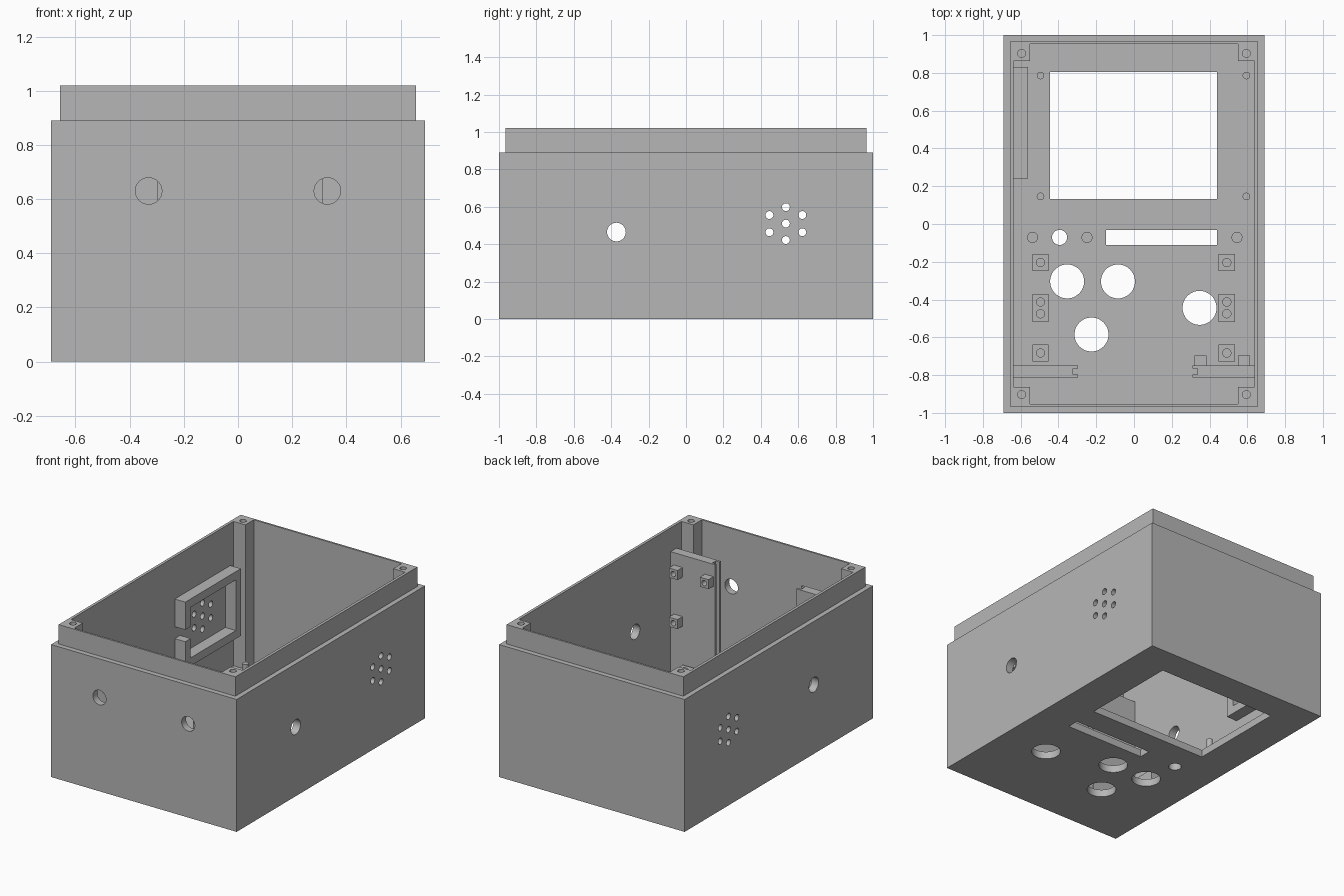
import bpy, bmesh, math

cube = bpy.data.objects.get("Cube")
if cube:
    bpy.data.objects.remove(cube, do_unlink=True)

grey = bpy.data.materials.new("plain grey")
grey.use_nodes = True
COLOUR = (0.47, 0.47, 0.47, 1)
grey.diffuse_color = COLOUR
grey.node_tree.nodes["Principled BSDF"].inputs["Base Color"].default_value = COLOUR

X, Y, Z = 0, 1, 2


# Shape helpers: each solid is (outline, low, high, axis)
def rect(a0, a1, b0, b1):
    return [(a0, b0), (a1, b0), (a1, b1), (a0, b1)]


def box(cx, cy, sx, sy, z0, z1):
    return (rect(cx - sx / 2, cx + sx / 2, cy - sy / 2, cy + sy / 2), z0, z1, Z)


def rod(a, b, r, lo, hi, axis=Z, n=32):
    pts = [(a + r * math.cos(math.tau * i / n), b + r * math.sin(math.tau * i / n)) for i in range(n)]
    return (pts, lo, hi, axis)


def build(name, solids):
    bm = bmesh.new()
    for pts, lo, hi, axis in solids:
        rings = []
        for t in (lo, hi):
            ring = []
            for p in pts:
                co = list(p)
                co.insert(axis, t)
                ring.append(bm.verts.new(co))
            rings.append(ring)
            bm.faces.new(ring)
        for i in range(len(pts)):
            j = (i + 1) % len(pts)
            bm.faces.new((rings[0][i], rings[0][j], rings[1][j], rings[1][i]))
    bmesh.ops.recalc_face_normals(bm, faces=bm.faces)
    mesh = bpy.data.meshes.new(name)
    bm.to_mesh(mesh)
    bm.free()
    mesh.materials.append(grey)
    ob = bpy.data.objects.new(name, mesh)
    bpy.context.collection.objects.link(ob)
    return ob


def combine(ob, solids, operation="DIFFERENCE"):
    cutter = build("cutter", solids)
    cutter.hide_render = True
    mod = ob.modifiers.new("cut", "BOOLEAN")
    mod.operation = operation
    mod.solver = "EXACT"
    mod.object = cutter
    bpy.context.view_layer.objects.active = ob
    bpy.ops.object.modifier_apply(modifier=mod.name)
    bpy.data.objects.remove(cutter, do_unlink=True)


def finish(ob):
    bpy.ops.object.select_all(action="DESELECT")
    ob.select_set(True)
    bpy.context.view_layer.objects.active = ob
    bpy.ops.object.shade_smooth_by_angle()


FLOOR, SHOULDER, TOP = 0.05, 0.89, 1.02
IN_X, IN_Y = 0.638, 0.953
PEG_TOP = 0.135

# Shell: stepped box hollowed out from the top
shell = build("enclosure_shell", [box(0, 0, 1.38, 2, 0, SHOULDER)])
combine(shell, [box(0, 0, 1.314, 1.932, 0.5, TOP)], "UNION")
combine(shell, [box(0, 0, 2 * IN_X, 2 * IN_Y, FLOOR, 1.2)])

# Floor openings: screen window, slot, buttons and a small round hole
holes = [(rect(-0.444, 0.44, 0.132, 0.804), -0.1, 0.1, Z),
         (rect(-0.148, 0.44, -0.111, -0.032), -0.1, 0.1, Z),
         rod(-0.394, -0.071, 0.04, -0.1, 0.1)]
for x, y in [(-0.354, -0.304), (-0.085, -0.304), (-0.225, -0.585), (0.347, -0.444)]:
    holes.append(rod(x, y, 0.09, -0.1, 0.1, n=48))

# Side openings through both walls: cable hole and sound grille
holes.append(rod(-0.372, 0.465, 0.05, -0.8, 0.8, X))
for dy, dz in [(0, 0), (0, 0.088), (0, -0.088), (0.088, 0.046),
               (0.088, -0.046), (-0.088, 0.046), (-0.088, -0.046)]:
    holes.append(rod(0.534 + dy, 0.51 + dz, 0.021, -0.8, 0.8, X, 24))

# Front openings
for x in (-0.33, 0.33):
    holes.append(rod(x, 0.63, 0.049, -1.1, -0.9, Y))
combine(shell, holes)
finish(shell)

# Corner screw posts
corners = [(sx, sy) for sx in (-1, 1) for sy in (-1, 1)]
posts = build("corner_posts", [box(sx * 0.594, sy * 0.908, 0.088, 0.09, FLOOR, TOP) for sx, sy in corners])
combine(posts, [rod(sx * 0.595, sy * 0.903, 0.021, 0.75, 1.1, n=24) for sx, sy in corners])
finish(posts)

# Floor pegs around the screen and beside the slot
pegs = [rod(x, y, 0.02, FLOOR, PEG_TOP, n=24) for x in (-0.495, 0.595) for y in (0.146, 0.786)]
pegs += [rod(x, -0.071, 0.029, FLOOR, PEG_TOP) for x in (-0.537, -0.249, 0.545)]
finish(build("floor_pegs", pegs))

# Floor standoff blocks with screw holes
blocks, screws = [], []
for x in (-0.495, 0.491):
    for y, depth, offsets in [(-0.204, 0.09, [0]), (-0.444, 0.148, [-0.031, 0.031]), (-0.683, 0.09, [0])]:
        blocks.append(box(x, y, 0.086, depth, FLOOR, PEG_TOP))
        screws += [rod(x, y + d, 0.022, FLOOR + 0.01, 0.2, n=24) for d in offsets]
standoffs = build("standoff_blocks", blocks)
combine(standoffs, screws)
finish(standoffs)

# Upright panels near the front, each with a grooved free edge
for name, side, end in [("left_panel", 1, 0.31), ("right_panel", -1, 0.297)]:
    outline = [(IN_X, -0.749), (IN_X, -0.812), (end, -0.812), (end, -0.796),
               (end + 0.027, -0.796), (end + 0.027, -0.764), (end, -0.764), (end, -0.749)]
    build(name, [([(side * x, y) for x, y in outline], FLOOR, 0.86, Z)])

# Small mounting blocks on the left panel
spots = [(0.582, 0.745), (0.352, 0.745), (0.582, 0.415)]
mounts = build("panel_mounts", [box(x, -0.7225, 0.064, 0.053, z - 0.032, z + 0.032) for x, z in spots])
combine(mounts, [rod(x, z, 0.018, -0.74, -0.6, Y, 24) for x, z in spots])
finish(mounts)

# Speaker frame on the right wall, with a wire gap facing the front
frame = [(0.24, 0.55), (0.24, 0.736), (0.83, 0.736), (0.83, 0.285), (0.24, 0.285), (0.24, 0.47),
         (0.297, 0.47), (0.297, 0.34), (0.777, 0.34), (0.777, 0.68), (0.297, 0.68), (0.297, 0.55)]
build("speaker_frame", [(frame, -IN_X, -0.56, X)])
